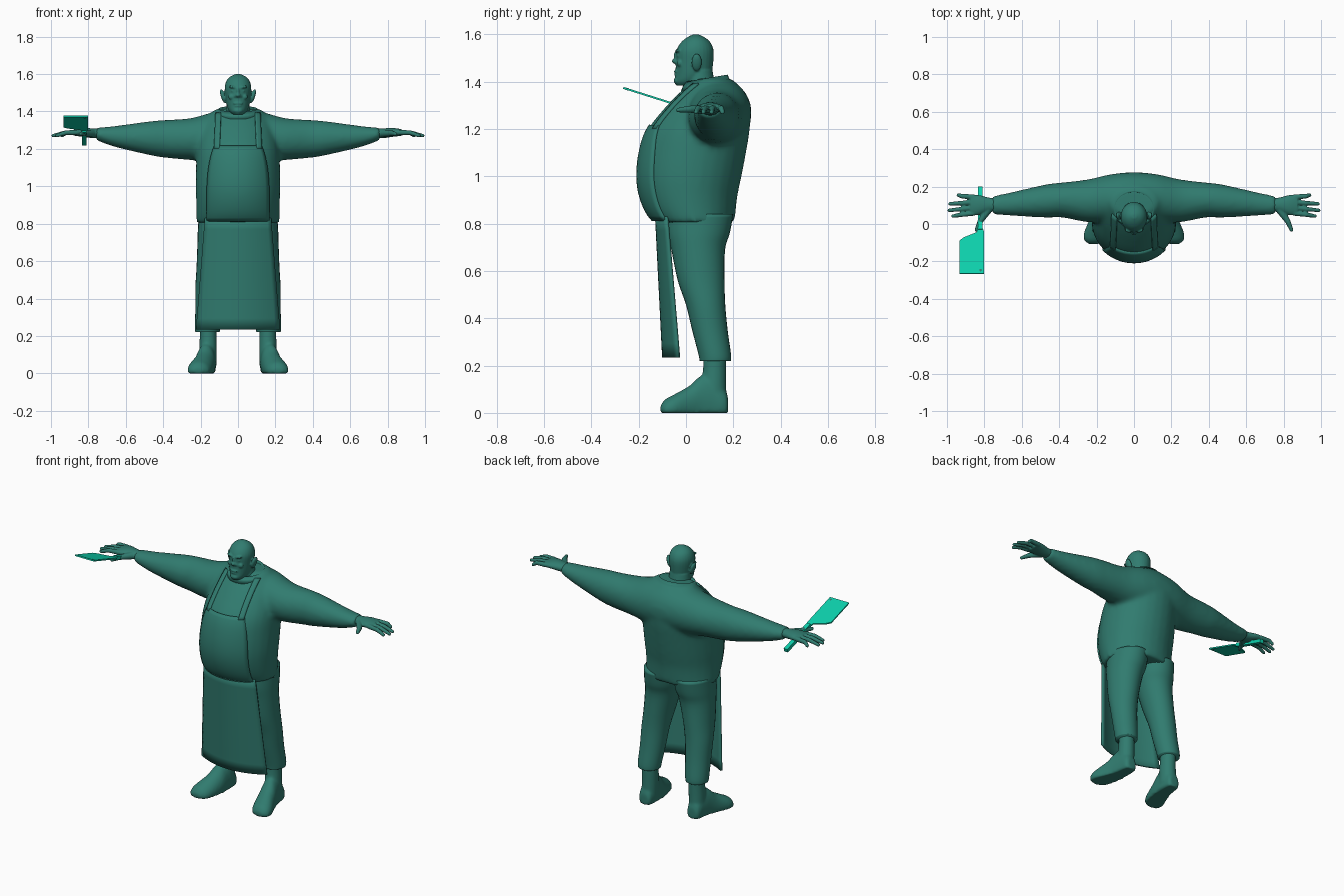
import bpy, bmesh, math
from mathutils import Vector, Matrix
from mathutils.bvhtree import BVHTree

if "Cube" in bpy.data.objects:
    bpy.data.objects.remove(bpy.data.objects["Cube"])


def material(name, rgb):
    m = bpy.data.materials.new(name)
    m.use_nodes = True
    m.diffuse_color = (*rgb, 1)
    m.node_tree.nodes["Principled BSDF"].inputs["Base Color"].default_value = (*rgb, 1)
    return m


DARK = material("dark teal", (0.03, 0.2, 0.16))
BRIGHT = material("bright turquoise", (0.004, 0.64, 0.42))


def finish(name, bm, mat=DARK, smooth=True):
    bmesh.ops.recalc_face_normals(bm, faces=bm.faces[:])
    for f in bm.faces:
        f.smooth = smooth
    me = bpy.data.meshes.new(name)
    bm.to_mesh(me)
    bm.free()
    me.materials.append(mat)
    ob = bpy.data.objects.new(name, me)
    bpy.context.collection.objects.link(ob)
    return ob


def blend(ob, voxel, passes):
    """Fuse overlapping shells into one soft skin."""
    r = ob.modifiers.new("fuse", 'REMESH')
    r.mode = 'VOXEL'
    r.voxel_size = voxel
    r.use_smooth_shade = True
    s = ob.modifiers.new("soften", 'SMOOTH')
    s.factor = 0.5
    s.iterations = passes


def mirror(ob):
    ob.modifiers.new("mirror", 'MIRROR').use_axis = (True, False, False)


def solid(ob, thickness):
    s = ob.modifiers.new("thickness", 'SOLIDIFY')
    s.thickness = thickness
    s.offset = 0


def spline(rings, steps=4):
    """Smoothly resample a list of rings."""
    out = []
    for i in range(len(rings) - 1):
        p = [rings[max(0, min(len(rings) - 1, i + k))] for k in (-1, 0, 1, 2)]
        for s in range(steps):
            t = s / steps
            out.append([b + t * (c - a) / 2 + t * t * (a - 2.5 * b + 2 * c - d / 2)
                        + t ** 3 * (3 * (b - c) + d - a) / 2 for a, b, c, d in zip(*p)])
    return out + [rings[-1]]


def loft(bm, axis, rings, sides=28):
    """Rings are (position, low a, high a, low b, high b) on the two other axes."""
    rows = []
    for pos, a0, a1, b0, b1 in spline(rings):
        row = []
        for k in range(sides):
            t = 2 * math.pi * k / sides
            co = [(a0 + a1) / 2 + (a1 - a0) / 2 * math.cos(t),
                  (b0 + b1) / 2 + (b1 - b0) / 2 * math.sin(t)]
            co.insert(axis, pos)
            co[2] = max(co[2], 0)
            row.append(bm.verts.new(co))
        rows.append(row)
    for r, s in zip(rows, rows[1:]):
        for k in range(sides):
            n = (k + 1) % sides
            bm.faces.new((r[k], r[n], s[n], s[k]))
    bm.faces.new(rows[0])
    bm.faces.new(rows[-1])


def blob(bm, at, size, tilt=0):
    m = Matrix.Translation(at) @ Matrix.Rotation(tilt, 4, 'Y') @ Matrix.Diagonal((*size, 1))
    bmesh.ops.create_icosphere(bm, subdivisions=3, radius=1, matrix=m)


def digit(bm, p, q, r0, r1):
    p, q = Vector(p), Vector(q)
    d = q - p
    m = Matrix.Translation((p + q) / 2) @ d.to_track_quat('Z', 'Y').to_matrix().to_4x4()
    bmesh.ops.create_cone(bm, cap_ends=True, segments=14, radius1=r0, radius2=r1,
                          depth=d.length, matrix=m)
    blob(bm, p, (r0,) * 3)
    blob(bm, q, (r1,) * 3)


def sheet(name, point, nu, nv, thickness):
    bm = bmesh.new()
    grid = [[bm.verts.new(point(2 * i / nu - 1, j / nv)) for i in range(nu + 1)]
            for j in range(nv + 1)]
    for a, b in zip(grid, grid[1:]):
        for i in range(nu):
            bm.faces.new((a[i], a[i + 1], b[i + 1], b[i]))
    ob = finish(name, bm)
    solid(ob, thickness)
    return ob


# Shirt: heavy torso fused with outstretched sleeves
bm = bmesh.new()
loft(bm, 2, [(.805, -.222, .222, -.13, .205), (.85, -.222, .222, -.165, .21),
             (.92, -.224, .224, -.192, .218), (1, -.227, .227, -.203, .235),
             (1.1, -.225, .225, -.193, .254), (1.2, -.22, .22, -.16, .27),
             (1.3, -.2, .2, -.08, .272), (1.37, -.16, .16, -.01, .235),
             (1.415, -.12, .12, .04, .19)])
sleeve = [(0, .02, .277, 1.13, 1.41), (.12, .01, .267, 1.13, 1.4), (.25, .01, .238, 1.14, 1.365),
          (.385, .035, .222, 1.152, 1.355), (.47, .034, .212, 1.166, 1.348),
          (.657, .044, .17, 1.21, 1.323), (.76, .052, .15, 1.247, 1.313)]
loft(bm, 0, [(-r[0], *r[1:]) for r in reversed(sleeve[1:])] + sleeve)
shirt = finish("shirt", bm)
blend(shirt, .013, 8)

# Apron bib and straps draped over the shirt
bpy.context.view_layer.update()
tree = BVHTree.FromObject(shirt, bpy.context.evaluated_depsgraph_get())


def draped(x, z):
    hit = tree.ray_cast(Vector((x, -1, z)), Vector((0, 1, 0)))[0]
    return (x, (hit.y if hit else .05) - .003, z)


sheet("apron_bib", lambda u, v: draped(u * (.165 - .04 * v ** 4), .815 + .4 * v), 16, 20, .012)
for side, label in ((1, "left"), (-1, "right")):
    sheet(label + "_apron_strap",
          lambda u, v: draped(side * (.112 - .008 * v + .014 * u), 1.2 + .19 * v), 3, 12, .014)

# Apron skirt: curved hanging sheet
sheet("apron_skirt", lambda u, v: (u * (.175 + .047 * v),
                                   -.125 + .03 * v + (.045 + .02 * v) * u * u,
                                   .83 - .595 * v), 16, 10, .012)

# Collar band around the neck
bm = bmesh.new()
segs, band = 32, []
for k in range(segs):
    t = 2 * math.pi * k / segs
    x, y = .108 * math.cos(t), .085 + .095 * math.sin(t)
    band.append([bm.verts.new((x * s, .085 + (y - .085) * s, 1.385 + .16 * y + h))
                 for s, h in ((1.08, -.025), (.96, .012), (.88, -.02))])
for a, b in zip(band, band[1:] + band[:1]):
    for i in range(2):
        bm.faces.new((a[i], a[i + 1], b[i + 1], b[i]))
solid(finish("collar", bm), .008)

# Trousers
bm = bmesh.new()
loft(bm, 2, [(.22, .098, .228, .058, .19), (.25, .094, .23, .052, .19),
             (.35, .082, .228, .026, .176), (.457, .07, .228, 0, .166),
             (.56, .05, .222, -.035, .163), (.69, .016, .217, -.062, .165),
             (.76, -.004, .215, -.078, .185), (.84, -.01, .21, -.08, .2)])
mirror(finish("trouser_legs", bm))

# Shoes: ankle shaft and flat-soled foot
bm = bmesh.new()
loft(bm, 2, [(.04, .115, .21, .06, .172), (.12, .113, .208, .065, .17),
             (.19, .114, .205, .072, .17), (.27, .118, .205, .075, .17)])
loft(bm, 1, [(.178, .14, .187, .005, .06), (.165, .125, .205, -.03, .1),
             (.11, .118, .215, -.06, .16), (.06, .12, .226, -.06, .155),
             (.015, .125, .242, -.05, .115), (-.05, .14, .268, -.04, .078),
             (-.088, .158, .265, -.03, .057), (-.108, .19, .24, .005, .03)])
shoes = finish("shoes", bm)
blend(shoes, .008, 4)
mirror(shoes)

# Hands: palm, four fingers and a thumb
bm = bmesh.new()
loft(bm, 0, [(.73, .07, .135, 1.258, 1.307), (.78, .062, .142, 1.258, 1.31),
             (.83, .048, .155, 1.265, 1.312), (.875, .045, .158, 1.27, 1.305)])
for y, tip, end in ((.058, .968, .042), (.087, .988, .073), (.116, .984, .108), (.144, .94, .154)):
    mid = (.92, (y + end) / 2, 1.287)
    digit(bm, (.86, y, 1.288), mid, .0145, .0125)
    digit(bm, mid, (tip, end, 1.271), .0125, .0095)
digit(bm, (.78, .075, 1.283), (.822, .015, 1.284), .021, .015)
digit(bm, (.822, .015, 1.284), (.842, -.032, 1.28), .015, .01)
hands = finish("hands", bm)
blend(hands, .0045, 2)
mirror(hands)

# Head: bald skull, neck, ears and face
bm = bmesh.new()
loft(bm, 2, [(1.383, -.025, .025, -.04, .04), (1.4, -.045, .045, -.049, .08),
             (1.43, -.059, .059, -.045, .106), (1.48, -.067, .067, -.043, .115),
             (1.53, -.071, .071, -.041, .117), (1.565, -.061, .061, -.022, .104),
             (1.587, -.041, .041, .004, .08), (1.6, -.012, .012, .03, .053)])
loft(bm, 2, [(1.32, -.085, .085, 0, .15), (1.38, -.068, .068, .0, .125),
             (1.45, -.06, .06, .0, .112)])
blob(bm, (0, -.043, 1.487), (.015, .017, .012))
blob(bm, (0, -.04, 1.508), (.008, .012, .024))
blob(bm, (0, -.042, 1.443), (.026, .009, .006))
blob(bm, (0, -.041, 1.43), (.02, .009, .006))
blob(bm, (0, -.037, 1.404), (.026, .015, .015))
for s in (1, -1):
    blob(bm, (s * .026, -.034, 1.53), (.024, .012, .008), s * -.2)
    blob(bm, (s * .027, -.03, 1.51), (.011, .009, .007))
    blob(bm, (s * .014, -.038, 1.482), (.009, .01, .008))
    blob(bm, (s * .034, -.025, 1.478), (.018, .014, .016))
    blob(bm, (s * .08, .045, 1.482), (.012, .022, .039), s * .3)
blend(finish("head", bm), .0045, 2)


# Cleaver: tilted flat blade with a straight handle
def plate(name, outline, thickness, mat, lift=0):
    bm = bmesh.new()
    bm.faces.new([bm.verts.new((x, y, 1.29 - .317 * y + lift)) for x, y in outline])
    solid(finish(name, bm, mat, False), thickness)


plate("cleaver_blade", [(-.933, -.265), (-.803, -.265), (-.803, -.04), (-.812, -.015), (-.834, -.015),
                        (-.842, -.045), (-.875, -.058), (-.91, -.072), (-.933, -.09)], .008, BRIGHT)
plate("cleaver_handle", [(-.835, -.03), (-.81, -.03), (-.81, .197), (-.835, .197)], .022, BRIGHT)
plate("blade_hole", [(-.82 + .007 * math.cos(k * math.pi / 5), -.248 + .007 * math.sin(k * math.pi / 5))
                     for k in range(10)], .0095, DARK)
